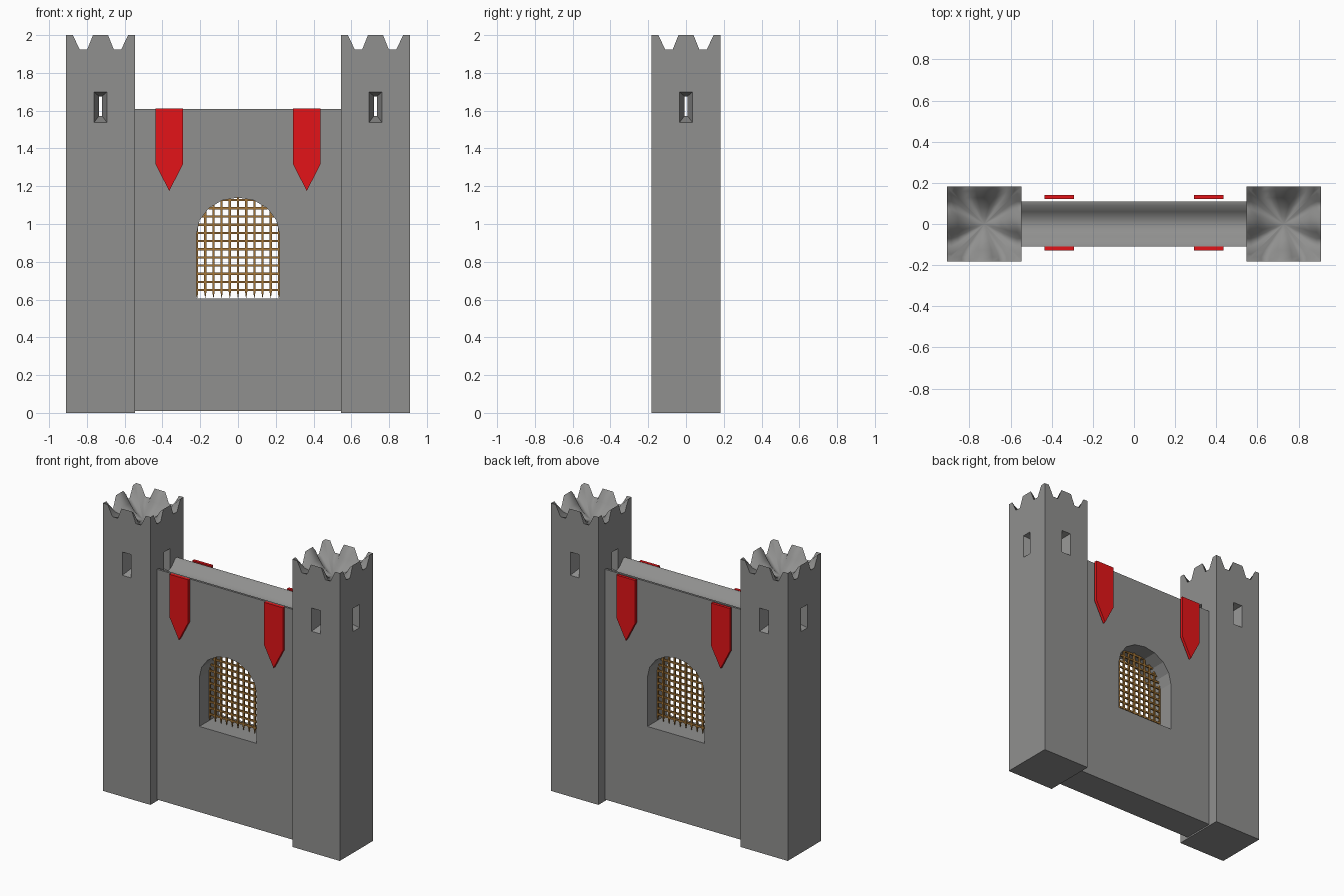
import bpy, bmesh, math

if "Cube" in bpy.data.objects:
    bpy.data.objects.remove(bpy.data.objects["Cube"])


def material(name, rgb):
    m = bpy.data.materials.new(name)
    m.diffuse_color = (*rgb, 1)
    m.use_nodes = True
    m.node_tree.nodes["Principled BSDF"].inputs["Base Color"].default_value = m.diffuse_color
    return m


STONE = material("grey stone", (0.28, 0.28, 0.275))
RED = material("red cloth", (0.77, 0.007, 0.009))
WOOD = material("brown bars", (0.37, 0.18, 0.04))


def finish(bm, name, mat):
    bmesh.ops.recalc_face_normals(bm, faces=bm.faces[:])
    me = bpy.data.meshes.new(name)
    bm.to_mesh(me)
    bm.free()
    me.materials.append(mat)
    ob = bpy.data.objects.new(name, me)
    bpy.context.collection.objects.link(ob)
    return ob


def loft(bm, rings, caps=True):
    """Join rings of points into a tube; returns the side faces per ring."""
    vs = [[bm.verts.new(p) for p in r] for r in rings]
    n = len(vs[0])
    bands = [[bm.faces.new((a[i], a[(i + 1) % n], b[(i + 1) % n], b[i])) for i in range(n)]
             for a, b in zip(vs, vs[1:])]
    if caps:
        bm.faces.new(vs[0])
        bm.faces.new(vs[-1])
    return bands


def box(bm, lo, hi):
    def ring(z):
        return [(lo[0], lo[1], z), (hi[0], lo[1], z), (hi[0], hi[1], z), (lo[0], hi[1], z)]
    loft(bm, [ring(lo[2]), ring(hi[2])])


def cut(ob, cutter):
    cutter.hide_render = True
    cutter.hide_viewport = True
    m = ob.modifiers.new("cut", 'BOOLEAN')
    m.operation, m.solver, m.object = 'DIFFERENCE', 'EXACT', cutter


# Towers: square shafts with a notched rim and a hollowed top
H = 0.182
EDGE = [(-H, 2), (-0.147, 2), (-0.11, 1.925), (-0.07, 1.925), (-0.04, 2),
        (0.04, 2), (0.07, 1.925), (0.11, 1.925), (0.147, 2)]
FLOOR = 1.865


def tower(name, cx):
    bm = bmesh.new()
    rim = []
    for k in range(4):
        c, s = [(1, 0), (0, 1), (-1, 0), (0, -1)][k]
        rim += [(t * c + H * s, t * s - H * c, z) for t, z in EDGE]

    def ring(r, drop, lim=H):
        # clamping keeps the notches straight near the rim
        def cl(v):
            return max(-lim, min(lim, v)) * r
        return [bm.verts.new((cx + cl(x), cl(y), FLOOR + (z - FLOOR) * drop)) for x, y, z in rim]
    rings = [ring(1, 1), ring(1, 0.86, 0.16), ring(0.85, 0.5, 0.15), ring(0.55, 0.2, 0.15),
             ring(0.25, 0.04, 0.15)]
    n = len(rim)
    for a, b in zip(rings, rings[1:]):
        for i in range(n):
            bm.faces.new((a[i], a[(i + 1) % n], b[(i + 1) % n], b[i])).smooth = True
    mid = bm.verts.new((cx, 0, FLOOR))
    for i in range(n):
        bm.faces.new((rings[-1][i], rings[-1][(i + 1) % n], mid)).smooth = True
    foot = [bm.verts.new((rings[0][9 * k].co.x, rings[0][9 * k].co.y, 0)) for k in range(4)]
    for k in range(4):
        top = [rings[0][(9 * k + i) % n] for i in range(10)]
        bm.faces.new([foot[k], foot[(k + 1) % 4]] + top[::-1])
    bm.faces.new(foot)
    ob = finish(bm, name, STONE)

    # Splayed arrow slits through both axes
    for axis in (0, 1):
        cb = bmesh.new()
        rs = []
        for d, w, lo, hi in ((-0.184, 0.035, 1.537, 1.70), (-0.09, 0.008, 1.572, 1.676),
                             (0.09, 0.008, 1.572, 1.676), (0.184, 0.035, 1.537, 1.70)):
            pts = [(-w, lo), (w, lo), (w, hi), (-w, hi)]
            rs.append([(cx + d, u, z) if axis == 0 else (cx + u, d, z) for u, z in pts])
        loft(cb, rs)
        cut(ob, finish(cb, name + "_slit_cutter", STONE))


for side, sx in (("left", -1), ("right", 1)):
    tower(side + "_tower", sx * 0.728)

# Wall with a hollowed walkway along its top
bm = bmesh.new()
prof = [(-0.11, 0.01), (0.11, 0.01), (0.11, 1.61), (0.09, 1.608), (0.06, 1.575), (0.03, 1.555),
        (0, 1.55), (-0.03, 1.555), (-0.06, 1.575), (-0.09, 1.608), (-0.11, 1.61)]
bands = loft(bm, [[(x, y, z) for y, z in prof] for x in (-0.549, 0.549)])
for i in range(2, 10):
    bands[0][i].smooth = True
wall = finish(bm, "gate_wall", STONE)

# Arched opening
AW, SPRING, RISE, SILL = 0.22, 0.945, 0.195, 0.605
arch = [(-AW, SILL), (AW, SILL)] + [
    (AW * math.cos(math.pi * i / 8), SPRING + RISE * math.sin(math.pi * i / 8)) for i in range(9)]
bm = bmesh.new()
loft(bm, [[(x, y, z) for x, z in arch] for y in (-0.2, 0.2)])
cut(wall, finish(bm, "arch_cutter", STONE))

# Portcullis: crossed bars with pointed feet
bm = bmesh.new()
T, STEP = 0.0058, 0.0433
for k in range(-5, 6):
    x = k * STEP
    top = SPRING + RISE * math.sqrt(max(0, 1 - (x / AW) ** 2))
    rs = [[(x + a * w, b * w, z) for a, b in ((-1, -1), (1, -1), (1, 1), (-1, 1))]
          for z, w in ((0.608, 0.0008), (0.64, T), (top, T))]
    loft(bm, rs)
for k in range(12):
    z = 0.65 + k * STEP
    if z > SPRING + RISE - 0.008:
        continue
    w = AW * math.sqrt(1 - (max(0, z - SPRING) / RISE) ** 2)
    box(bm, (-w, -T * 0.9, z - T), (w, T * 0.9, z + T))
finish(bm, "portcullis", WOOD)

# Pointed banners on both faces of the wall
for side, sx in (("left", -1), ("right", 1)):
    for face, y0, y1 in (("front", -0.13, -0.109), ("back", 0.122, 0.142)):
        bm = bmesh.new()
        shape = [(-0.072, 1.612), (-0.072, 1.315), (0, 1.175), (0.072, 1.315), (0.072, 1.612)]
        loft(bm, [[(sx * 0.364 + x, y, z) for x, z in shape] for y in (y0, y1)])
        finish(bm, f"{side}_{face}_banner", RED)
